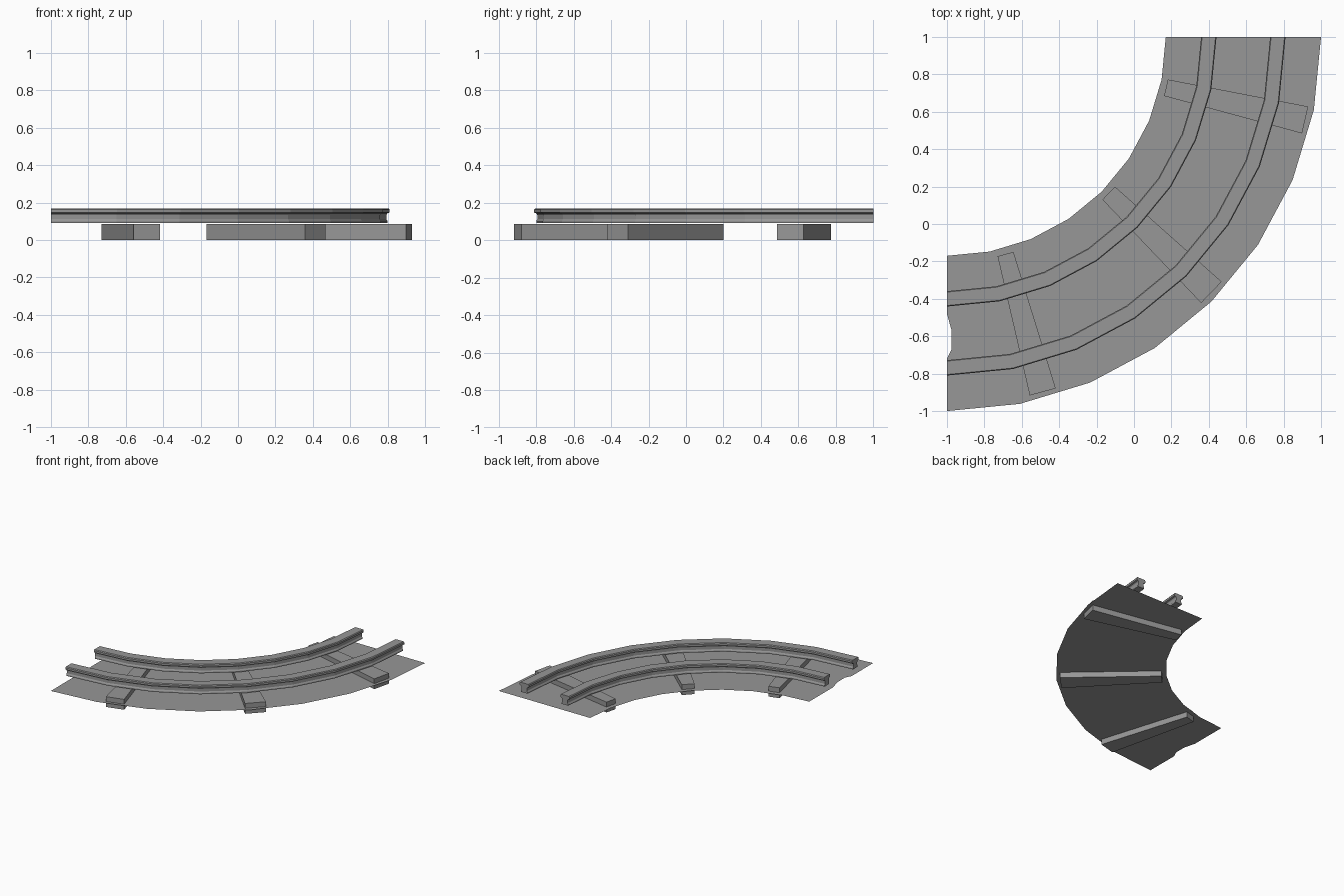
import bpy
import bmesh
from math import radians, cos, sin

if "Cube" in bpy.data.objects:
    bpy.data.objects.remove(bpy.data.objects["Cube"])

CENTRE = (-1.0, 1.0)   # centre of the quarter turn
SEGMENTS = 8           # facets along the bend


def material(name, rgb):
    m = bpy.data.materials.new(name)
    m.diffuse_color = (*rgb, 1)
    m.use_nodes = True
    m.node_tree.nodes["Principled BSDF"].inputs["Base Color"].default_value = m.diffuse_color
    return m


GREY = material("grey", (0.31, 0.31, 0.31))


def polar(r, degrees, z):
    a = radians(degrees)
    return (CENTRE[0] + r * cos(a), CENTRE[1] - r * sin(a), z)


def sweep(name, profile, angles, closed=True):
    """Sweep an (r, z) profile around the turn centre."""
    bm = bmesh.new()
    rows = [[bm.verts.new(polar(r, a, z)) for r, z in profile] for a in angles]
    n = len(profile)
    for p, q in zip(rows, rows[1:]):
        for i in range(n if closed else n - 1):
            j = (i + 1) % n
            bm.faces.new((p[i], p[j], q[j], q[i]))
    if closed:
        bm.faces.new(rows[0])
        bm.faces.new(rows[-1])
    bmesh.ops.recalc_face_normals(bm, faces=bm.faces)
    if not closed:
        for f in bm.faces:
            f.normal_update()
            if f.normal.z < 0:
                f.normal_flip()
    mesh = bpy.data.meshes.new(name)
    bm.to_mesh(mesh)
    bm.free()
    mesh.materials.append(GREY)
    ob = bpy.data.objects.new(name, mesh)
    bpy.context.collection.objects.link(ob)
    return ob


bend = [90 * i / SEGMENTS for i in range(SEGMENTS + 1)]

# thin ballast sheet, with a small ragged notch in its left end
bed_radii = [1.17, 1.48, 1.57, 1.67, 1.72, 2.0]
bed = sweep("ballast_bed", [(r, 0.045) for r in bed_radii], bend, closed=False)
for v in bed.data.vertices:
    if v.co.x < -0.99 and -0.68 < v.co.y < -0.56:
        v.co.x += 0.025

# two curved rails: head, web and foot
half = [(0.030, 0.092), (0.030, 0.102), (0.024, 0.112), (0.024, 0.134),
        (0.030, 0.143), (0.041, 0.147), (0.041, 0.163), (0.036, 0.17)]
for name, r in (("inner_rail", 1.40), ("outer_rail", 1.769)):
    right = [(r + w, z) for w, z in half]
    left = [(r - w, z) for w, z in reversed(half)]
    sweep(name, right + left, bend)

# wedge-shaped sleepers passing through the bed
block = [(1.203, 0.0), (1.967, 0.0), (1.967, 0.085), (1.203, 0.085)]
for i, (start, end) in enumerate(((10.9, 15.2), (41.7, 46.3), (72.8, 77.0))):
    sweep(f"sleeper_{i + 1}", block, (start, end))
